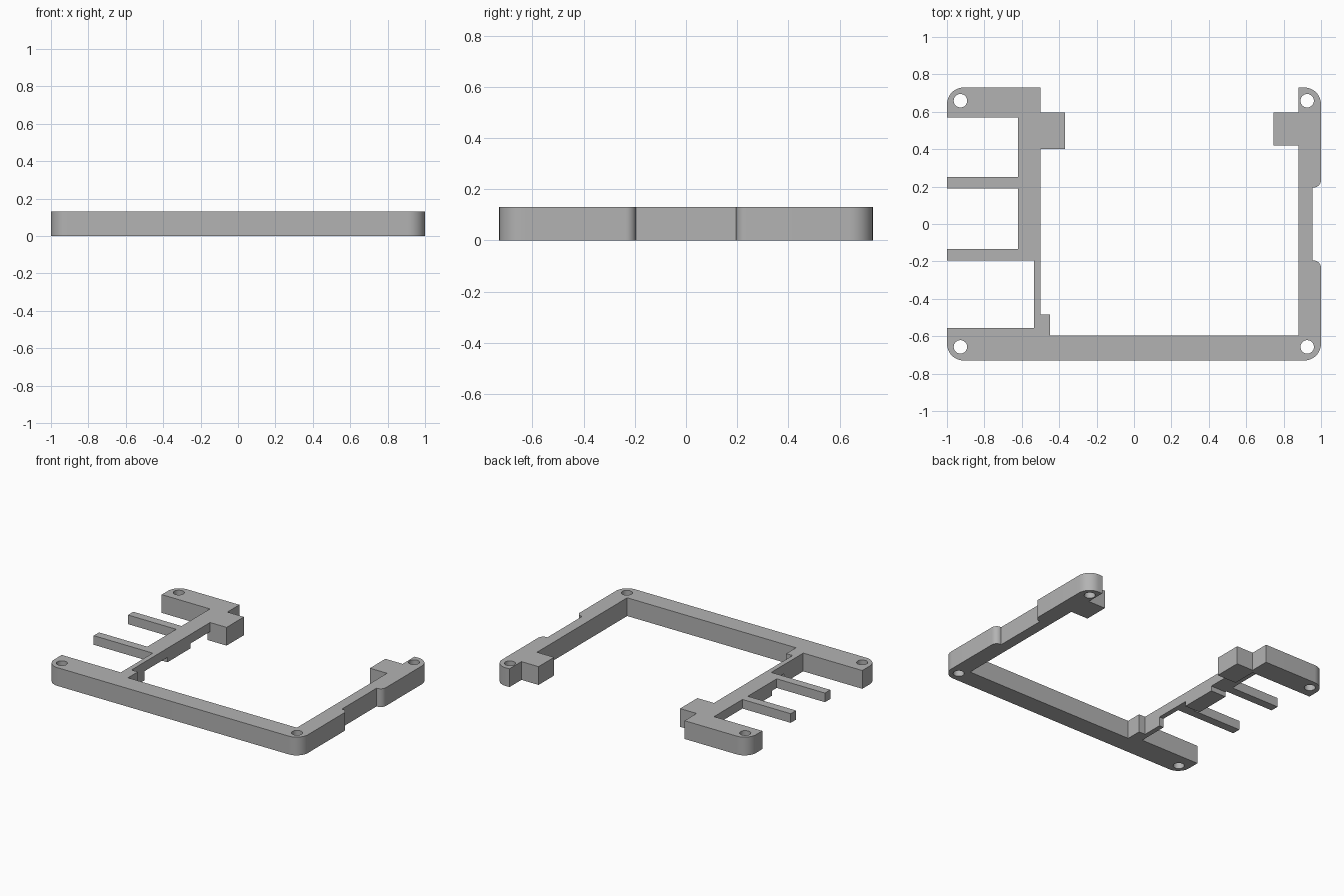
import bpy
import bmesh

TOP = 0.13        # upper face of the whole frame
RAISED = 0.065    # underside of the thin sections
ROUND = 0.09      # outer corner radius
SOFT = 0.04       # notch corner radius

cube = bpy.data.objects.get("Cube")
if cube:
    bpy.data.objects.remove(cube, do_unlink=True)

grey = bpy.data.materials.new("plain grey")
grey.use_nodes = True
colour = (0.45, 0.45, 0.45, 1)
grey.diffuse_color = colour
grey.node_tree.nodes["Principled BSDF"].inputs["Base Color"].default_value = colour


def add_object(name, bm):
    mesh = bpy.data.meshes.new(name)
    bm.to_mesh(mesh)
    bm.free()
    mesh.materials.append(grey)
    obj = bpy.data.objects.new(name, mesh)
    bpy.context.collection.objects.link(obj)
    return obj


def block(name, x, y, bottom=0, corners=()):
    """Box over the given x and y ranges; corners lists (x side, y side, radius)."""
    bm = bmesh.new()
    bmesh.ops.create_cube(bm, size=1)
    middle_x, middle_y = sum(x) / 2, sum(y) / 2
    for v in bm.verts:
        v.co.x = x[v.co.x > 0]
        v.co.y = y[v.co.y > 0]
        v.co.z = TOP if v.co.z > 0 else bottom
    for side_x, side_y, radius in corners:
        edges = [e for e in bm.edges
                 if all((v.co.x - middle_x) * side_x > 0 and
                        abs(v.co.x - x[side_x > 0]) < 1e-5 and
                        abs(v.co.y - y[side_y > 0]) < 1e-5 for v in e.verts)]
        bmesh.ops.bevel(bm, geom=edges, offset=radius, segments=12,
                        profile=0.5, affect='EDGES')
    return add_object(name, bm)


def hole(x, y):
    bm = bmesh.new()
    bmesh.ops.create_cone(bm, cap_ends=True, segments=32, radius1=0.036,
                          radius2=0.036, depth=1)
    bmesh.ops.translate(bm, verts=bm.verts, vec=(x, y, 0))
    return add_object("screw_hole", bm)


def combine(target, other, operation):
    mod = target.modifiers.new(operation.lower(), 'BOOLEAN')
    mod.operation = operation
    mod.solver = 'EXACT'
    mod.object = other
    bpy.context.view_layer.objects.active = target
    bpy.ops.object.modifier_apply(modifier=mod.name)
    bpy.data.objects.remove(other, do_unlink=True)


# Front bar carries everything else
frame = block("frame", (-1, 1), (-0.73, -0.595),
              corners=[(-1, -1, ROUND), (1, -1, ROUND)])

parts = [
    # Right end of the bar and the spine root
    block("bar_end", (-1, -0.53), (-0.63, -0.555)),
    block("corner_block", (-0.535, -0.45), (-0.62, -0.485)),
    block("spine_root", (-0.535, -0.5), (-0.62, -0.34)),
    # Raised spine with its lower foot
    block("thin_spine", (-0.535, -0.5), (-0.36, -0.15), RAISED),
    block("spine", (-0.62, -0.5), (-0.195, 0.6), RAISED),
    block("spine_foot", (-0.62, -0.5), (-0.08, 0.18), 0.03),
    # Back arm and inner pad
    block("back_arm", (-1, -0.5), (0.57, 0.73), corners=[(-1, 1, ROUND)]),
    block("inner_pad", (-0.52, -0.37), (0.4, 0.595)),
    # Side rail with a shallow outer notch
    block("side_rail", (0.88, 0.955), (-0.65, 0.3)),
    block("rail_front", (0.88, 1), (-0.63, -0.195), corners=[(1, 1, SOFT)]),
    block("rail_back", (0.88, 1), (0.195, 0.73),
          corners=[(1, 1, ROUND), (1, -1, SOFT)]),
    block("rail_pad", (0.745, 0.9), (0.42, 0.595)),
]
# Two thin prongs
for y in (-0.165, 0.22):
    parts.append(block("prong", (-1, -0.6), (y - 0.03, y + 0.03), RAISED))

for part in parts:
    combine(frame, part, 'UNION')

# Screw holes in the four corners
for x in (-0.928, 0.926):
    for y in (-0.657, 0.659):
        combine(frame, hole(x, y), 'DIFFERENCE')

# Merge coplanar faces, then smooth only the rounded corners
bm = bmesh.new()
bm.from_mesh(frame.data)
bmesh.ops.remove_doubles(bm, verts=bm.verts, dist=1e-5)
bmesh.ops.dissolve_limit(bm, angle_limit=0.01, verts=bm.verts, edges=bm.edges)
bm.to_mesh(frame.data)
bm.free()
for obj in bpy.context.selected_objects:
    obj.select_set(False)
frame.select_set(True)
bpy.context.view_layer.objects.active = frame
bpy.ops.object.shade_smooth_by_angle(angle=0.5)
